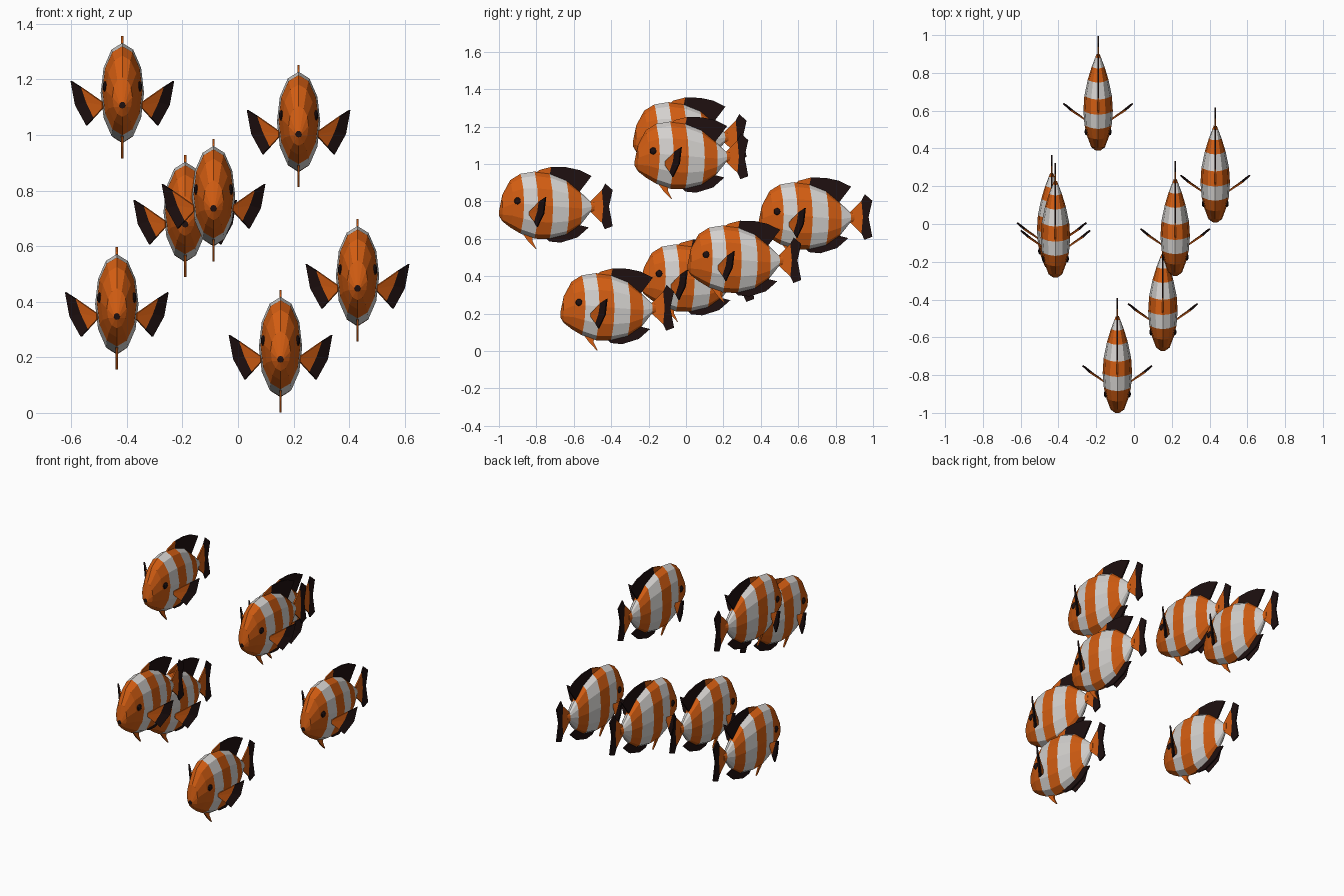
import bpy, bmesh, math

if "Cube" in bpy.data.objects:
    bpy.data.objects.remove(bpy.data.objects["Cube"])


def material(name, rgb):
    m = bpy.data.materials.new(name)
    m.diffuse_color = (*rgb, 1)
    m.use_nodes = True
    m.node_tree.nodes["Principled BSDF"].inputs["Base Color"].default_value = m.diffuse_color
    return m


ORANGE, WHITE, BLACK = 0, 1, 2
MATS = [material("orange", (0.65, 0.11, 0.006)),
        material("white", (0.66, 0.64, 0.62)),
        material("black", (0.013, 0.005, 0.005))]


def finish(bm, name):
    bmesh.ops.recalc_face_normals(bm, faces=bm.faces[:])
    me = bpy.data.meshes.new(name)
    bm.to_mesh(me)
    bm.free()
    for m in MATS:
        me.materials.append(m)
    return me


def body_mesh():
    # rings from mouth to tail root: y, top z, bottom z, half width, colour of next band
    rings = [(0.0, 0.012, -0.012, 0.011, ORANGE), (0.018, 0.10, -0.042, 0.036, ORANGE),
             (0.06, 0.178, -0.075, 0.058, ORANGE), (0.115, 0.212, -0.108, 0.072, WHITE),
             (0.19, 0.224, -0.135, 0.078, ORANGE), (0.27, 0.214, -0.137, 0.073, WHITE),
             (0.36, 0.178, -0.115, 0.055, ORANGE), (0.435, 0.115, -0.062, 0.034, WHITE),
             (0.49, 0.062, 0.008, 0.015, ORANGE), (0.51, 0.06, 0.012, 0.008, ORANGE)]
    n = 12
    bm = bmesh.new()
    loops = []
    for y, zt, zb, w, _ in rings:
        bulge = 0.02 * min(1, w / 0.07) if y > 0.05 else 0
        loop = []
        for k in range(n):
            a = 2 * math.pi * k / n
            loop.append(bm.verts.new((w * math.sin(a), y + bulge * math.sin(a) ** 2,
                                      (zt + zb) / 2 + (zt - zb) / 2 * math.cos(a))))
        loops.append(loop)
    for i in range(len(loops) - 1):
        for k in range(n):
            f = bm.faces.new((loops[i][k], loops[i][(k + 1) % n],
                              loops[i + 1][(k + 1) % n], loops[i + 1][k]))
            f.material_index = rings[i][4]
    bm.faces.new(loops[0]).material_index = BLACK   # mouth
    bm.faces.new(loops[-1])
    return finish(bm, "body")


def fin_mesh(name, rows, colour, mirror=False):
    """Thin sheet through rows of points; colour(row, column) picks the face colour."""
    bm = bmesh.new()
    for s in ((1, -1) if mirror else (1,)):
        grid = [[bm.verts.new((p[0] * s, p[1], p[2])) for p in row] for row in rows]
        for i in range(len(grid) - 1):
            for j in range(len(grid[0]) - 1):
                f = bm.faces.new((grid[i][j], grid[i][j + 1], grid[i + 1][j + 1], grid[i + 1][j]))
                f.material_index = colour(i, j)
    return finish(bm, name)


def flat(*pts):
    return [(0, y, z) for y, z in pts]


def eye_mesh():
    # dark flattened eyes on both cheeks
    bm = bmesh.new()
    for s in (1, -1):
        r = bmesh.ops.create_uvsphere(bm, u_segments=10, v_segments=6, radius=0.019)
        for v in r["verts"]:
            v.co.x = v.co.x * 0.5 + s * 0.062
            v.co.y += 0.1
            v.co.z += 0.067
    for f in bm.faces:
        f.material_index = BLACK
    return finish(bm, "eyes")


parts = {
    "body": body_mesh(),
    "eyes": eye_mesh(),
    "dorsal_fin": fin_mesh("dorsal_fin", [
        flat((0.19, 0.21), (0.27, 0.20), (0.34, 0.175), (0.39, 0.145), (0.43, 0.115)),
        flat((0.215, 0.232), (0.28, 0.249), (0.36, 0.247), (0.43, 0.232), (0.495, 0.2))],
        lambda i, j: ORANGE if j == 0 else BLACK),
    "anal_fin": fin_mesh("anal_fin", [
        flat((0.25, -0.13), (0.30, -0.12), (0.36, -0.1), (0.42, -0.06)),
        flat((0.27, -0.15), (0.33, -0.156), (0.42, -0.128), (0.48, -0.075))],
        lambda i, j: BLACK),
    "pelvic_fin": fin_mesh("pelvic_fin", [
        flat((0.12, -0.10), (0.18, -0.12)),
        flat((0.155, -0.148), (0.178, -0.145)),
        flat((0.197, -0.191), (0.2, -0.19))],
        lambda i, j: ORANGE),
    "tail_fin": fin_mesh("tail_fin", [
        flat((0.485, 0.06), (0.485, 0.037), (0.485, 0.012)),
        flat((0.55, 0.125), (0.558, 0.037), (0.55, -0.05)),
        flat((0.568, 0.16), (0.572, 0.037), (0.566, -0.084)),
        flat((0.608, 0.125), (0.588, 0.037), (0.608, -0.068))],
        lambda i, j: ORANGE if i == 0 else BLACK),
    # side fins: root, colour edge, rim
    "pectoral_fins": fin_mesh("pectoral_fins", [
        [(0.07, 0.165, 0.01), (0.07, 0.165, 0.0), (0.07, 0.165, -0.01)],
        [(0.146, 0.215, 0.063), (0.128, 0.208, 0.01), (0.102, 0.19, -0.045)],
        [(0.184, 0.25, 0.087), (0.168, 0.24, 0.0), (0.128, 0.205, -0.073)]],
        lambda i, j: ORANGE if i == 0 else BLACK, mirror=True),
}

# mouth position of every fish in the school
school = [(-0.416, -0.284, 1.107), (0.218, -0.275, 1.003), (-0.19, 0.388, 0.679),
          (-0.088, -1.0, 0.736), (-0.436, -0.243, 0.347), (0.43, 0.008, 0.448),
          (0.153, -0.672, 0.193)]

for n, pos in enumerate(school, 1):
    for name, me in parts.items():
        ob = bpy.data.objects.new(f"fish_{n}_{name}", me)
        ob.location = pos
        bpy.context.collection.objects.link(ob)
        if "fin" in name:
            mod = ob.modifiers.new("thickness", "SOLIDIFY")
            mod.thickness = 0.008
            mod.offset = 0
